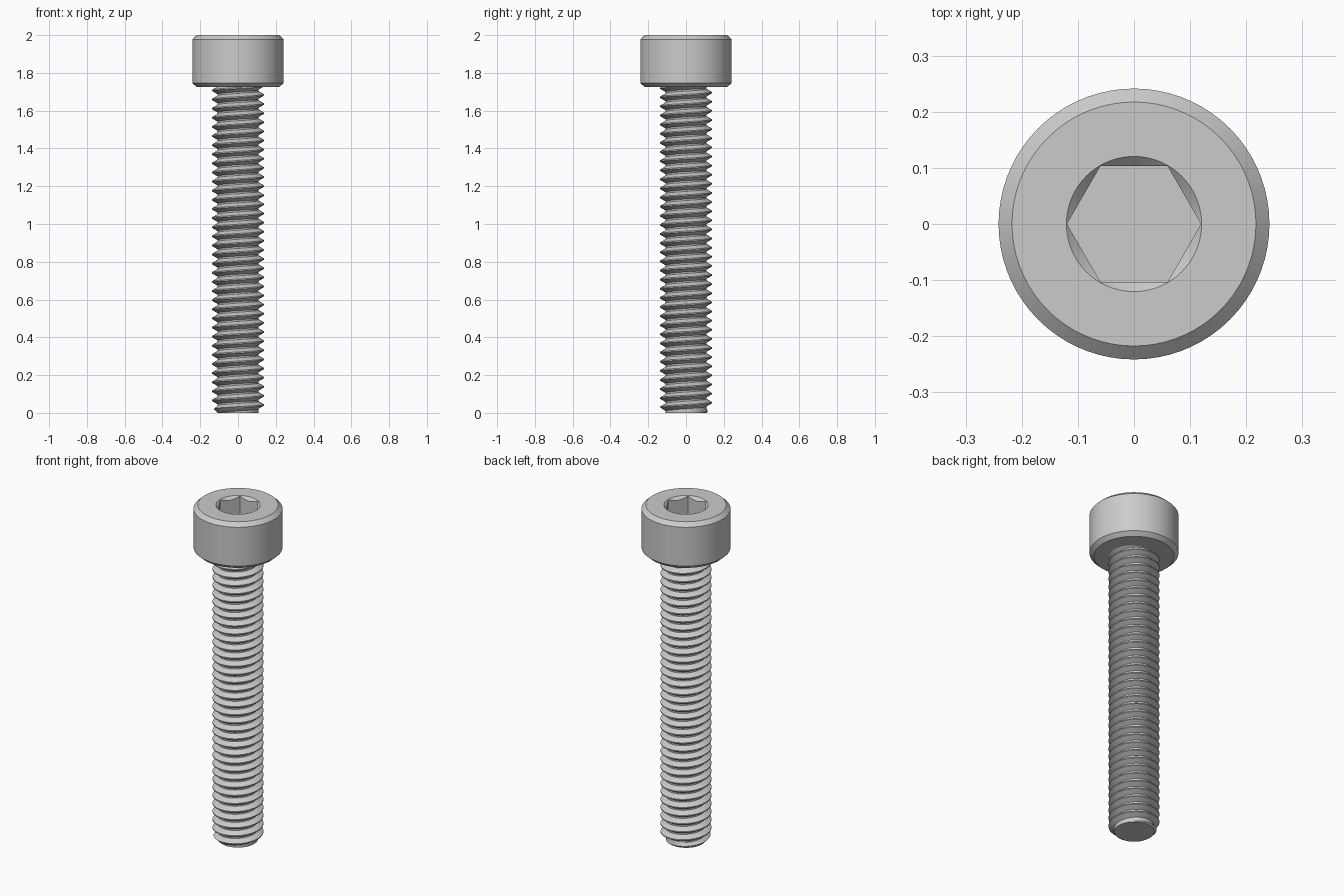
import bpy, bmesh, math

cube = bpy.data.objects.get("Cube")
if cube:
    bpy.data.objects.remove(cube, do_unlink=True)

UNIT = 2 / 29                      # one millimetre, for a 4 x 25 mm cap screw
HEAD_Z = 25 * UNIT
HEAD_R, CHAMFER = 3.5 * UNIT, 0.024
HEX_R = 1.5 * UNIT / math.cos(math.pi / 6)
PITCH = 0.7 * UNIT
CREST_R, ROOT_R = 2 * UNIT, 1.57 * UNIT

steel = bpy.data.materials.new("steel_grey")
steel.use_nodes = True
GREY = (0.6, 0.6, 0.6, 1)
steel.diffuse_color = GREY
steel.node_tree.nodes["Principled BSDF"].inputs["Base Color"].default_value = GREY


def make_object(name, bm):
    bmesh.ops.recalc_face_normals(bm, faces=bm.faces)
    mesh = bpy.data.meshes.new(name)
    bm.to_mesh(mesh)
    bm.free()
    mesh.materials.append(steel)
    obj = bpy.data.objects.new(name, mesh)
    bpy.context.collection.objects.link(obj)
    return obj


def activate(obj):
    bpy.ops.object.select_all(action='DESELECT')
    obj.select_set(True)
    bpy.context.view_layer.objects.active = obj


def smooth(obj):
    activate(obj)
    bpy.ops.object.shade_smooth_by_angle(angle=math.radians(30))


def lathe(name, profile, sides):
    """Closed solid of stacked rings, given as (radius, height) pairs."""
    bm = bmesh.new()
    rings = [[bm.verts.new((r * math.cos(math.tau * i / sides),
                            r * math.sin(math.tau * i / sides), z))
              for i in range(sides)] for r, z in profile]
    for low, high in zip(rings, rings[1:]):
        for i in range(sides):
            j = (i + 1) % sides
            bm.faces.new((low[i], low[j], high[j], high[i]))
    bm.faces.new(rings[0][::-1])
    bm.faces.new(rings[-1])
    return make_object(name, bm)


# Cylindrical head with chamfered rims
head = lathe("cap_head", [(HEAD_R - CHAMFER, HEAD_Z), (HEAD_R, HEAD_Z + 0.022),
                          (HEAD_R, 2 - 0.022), (HEAD_R - CHAMFER, 2)], 72)

# Hexagonal socket with a countersunk mouth
socket = lathe("socket_cutter", [(HEX_R, 2 - 2 * UNIT), (HEX_R, 2.05)], 6)
mouth = lathe("countersink_cutter", [(HEX_R - 0.029, 1.97), (HEX_R + 0.021, 2.02)], 72)
for cutter in (socket, mouth):
    cutter.hide_render = True
    mod = head.modifiers.new(cutter.name, 'BOOLEAN')
    mod.operation, mod.solver, mod.object = 'DIFFERENCE', 'EXACT', cutter
    activate(head)
    bpy.ops.object.modifier_apply(modifier=mod.name)
    bpy.data.objects.remove(cutter, do_unlink=True)
smooth(head)

# Threaded shank: one thread tooth swept up a right-handed helix
STEPS = 48
flank = (CREST_R - ROOT_R) * math.tan(math.pi / 6)
crest = PITCH / 16
tooth = [(ROOT_R, -crest - flank), (CREST_R, -crest),
         (CREST_R, crest), (ROOT_R, crest + flank)]
turns = int(HEAD_Z / PITCH) + 5
bm = bmesh.new()
rows = []
for s in range(turns * STEPS + 1):
    angle = math.tau * s / STEPS
    centre = 0.042 + PITCH * (s / STEPS - 3)
    row = []
    for r, dz in tooth:
        z = centre + dz
        r = min(r, 0.107 + max(z, 0))      # chamfered tip
        row.append(bm.verts.new((r * math.cos(angle), r * math.sin(angle), z)))
    rows.append(row)
for s, (a, b) in enumerate(zip(rows, rows[1:])):
    for k in range(3):
        bm.faces.new((a[k], b[k], b[k + 1], a[k + 1]))
    if s + STEPS + 1 < len(rows):          # root joining to the next turn
        c, d = rows[s + STEPS], rows[s + STEPS + 1]
        bm.faces.new((a[3], b[3], d[0], c[0]))

# Trim the ends flat and cap them
for z, up in ((0, -1), (HEAD_Z + 0.01, 1)):
    bmesh.ops.bisect_plane(bm, geom=bm.verts[:] + bm.edges[:] + bm.faces[:],
                           plane_co=(0, 0, z), plane_no=(0, 0, up), clear_outer=True)
bmesh.ops.remove_doubles(bm, verts=bm.verts, dist=0.00005)
bmesh.ops.holes_fill(bm, edges=[e for e in bm.edges if e.is_boundary], sides=0)
smooth(make_object("threaded_shank", bm))
